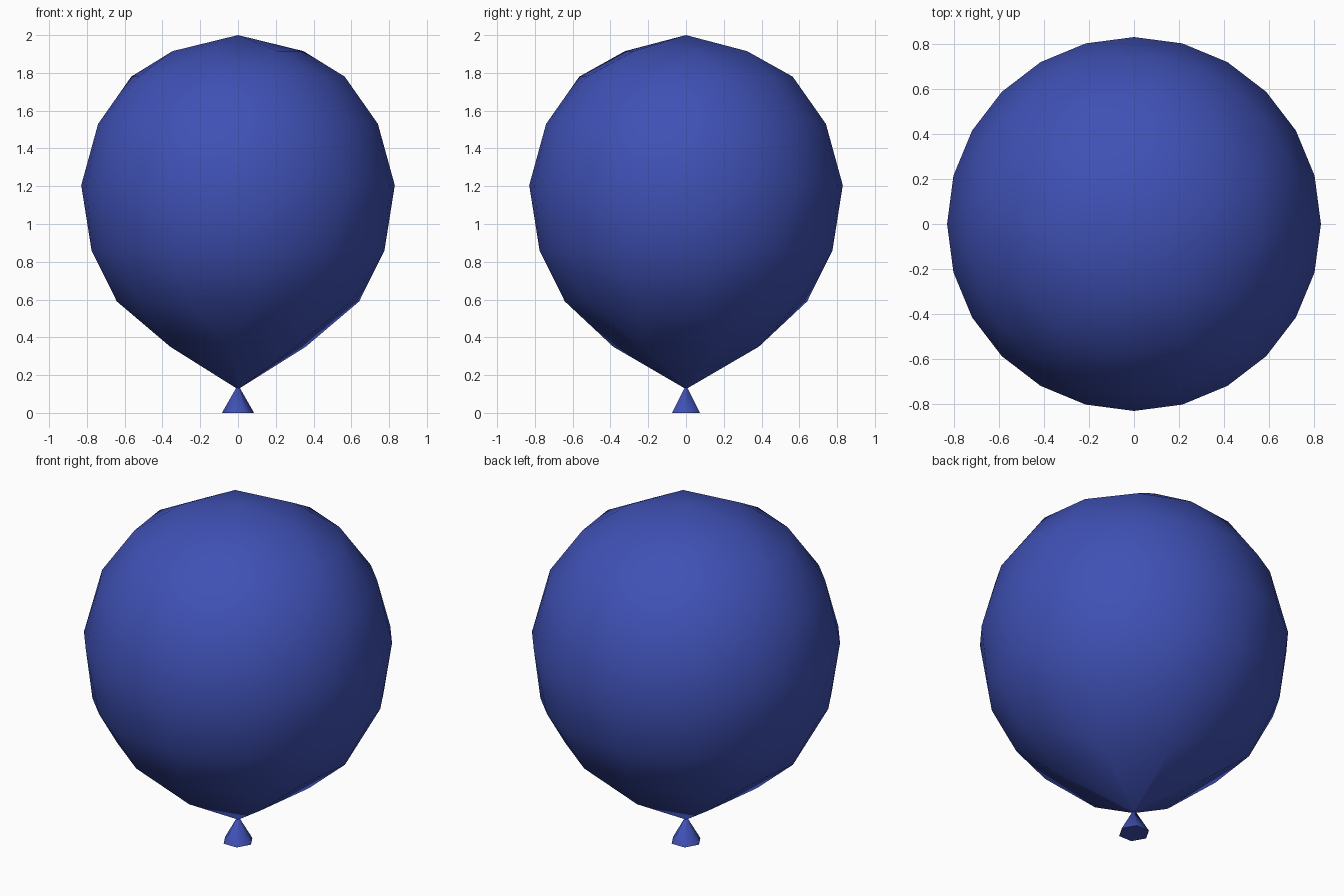
import bpy
import bmesh
from math import cos, sin, radians, tau

if "Cube" in bpy.data.objects:
    bpy.data.objects.remove(bpy.data.objects["Cube"], do_unlink=True)

# Single rubber colour
blue = bpy.data.materials.new("indigo_rubber")
blue.use_nodes = True
blue.diffuse_color = (0.05, 0.082, 0.462, 1)
shader = next(n for n in blue.node_tree.nodes if n.type == 'BSDF_PRINCIPLED')
shader.inputs["Base Color"].default_value = blue.diffuse_color


def add_ring(bm, z, radius, sides, turn):
    """Regular ring of vertices, turned by some degrees."""
    angles = [radians(turn) + tau * i / sides for i in range(sides)]
    return [bm.verts.new((radius * cos(a), radius * sin(a), z)) for a in angles]


def finish(bm, name, angle):
    bmesh.ops.recalc_face_normals(bm, faces=bm.faces)
    mesh = bpy.data.meshes.new(name)
    bm.to_mesh(mesh)
    bm.free()
    obj = bpy.data.objects.new(name, mesh)
    bpy.context.collection.objects.link(obj)
    mesh.materials.append(blue)
    bpy.ops.object.select_all(action='DESELECT')
    obj.select_set(True)
    bpy.context.view_layer.objects.active = obj
    bpy.ops.object.shade_smooth_by_angle(angle=radians(angle))
    return obj


# Balloon body: staggered rings that thin out towards both poles
# (height, radius, sides, turn in degrees)
RINGS = [
    (0.13, 0.008, 6, 0),
    (0.35, 0.388, 6, 22.5),
    (0.59, 0.647, 12, 7.5),
    (0.86, 0.782, 24, 7.5),
    (1.205, 0.83, 24, 0),
    (1.53, 0.747, 24, 7.5),
    (1.78, 0.57, 12, 22.5),
    (1.915, 0.35, 6, 7.5),
]
bm = bmesh.new()
for ring in RINGS:
    add_ring(bm, *ring)
bm.verts.new((0, 0, 2))
bmesh.ops.convex_hull(bm, input=bm.verts[:])
finish(bm, "balloon_body", 80)

# Tied neck: six-sided flare below the pinch
bm = bmesh.new()
top = add_ring(bm, 0.135, 0.008, 6, 0)
bottom = add_ring(bm, 0, 0.085, 6, 0)
for i in range(6):
    j = (i + 1) % 6
    bm.faces.new((bottom[i], bottom[j], top[j], top[i]))
bm.faces.new(bottom)
bm.faces.new(top)
finish(bm, "balloon_neck", 65)
